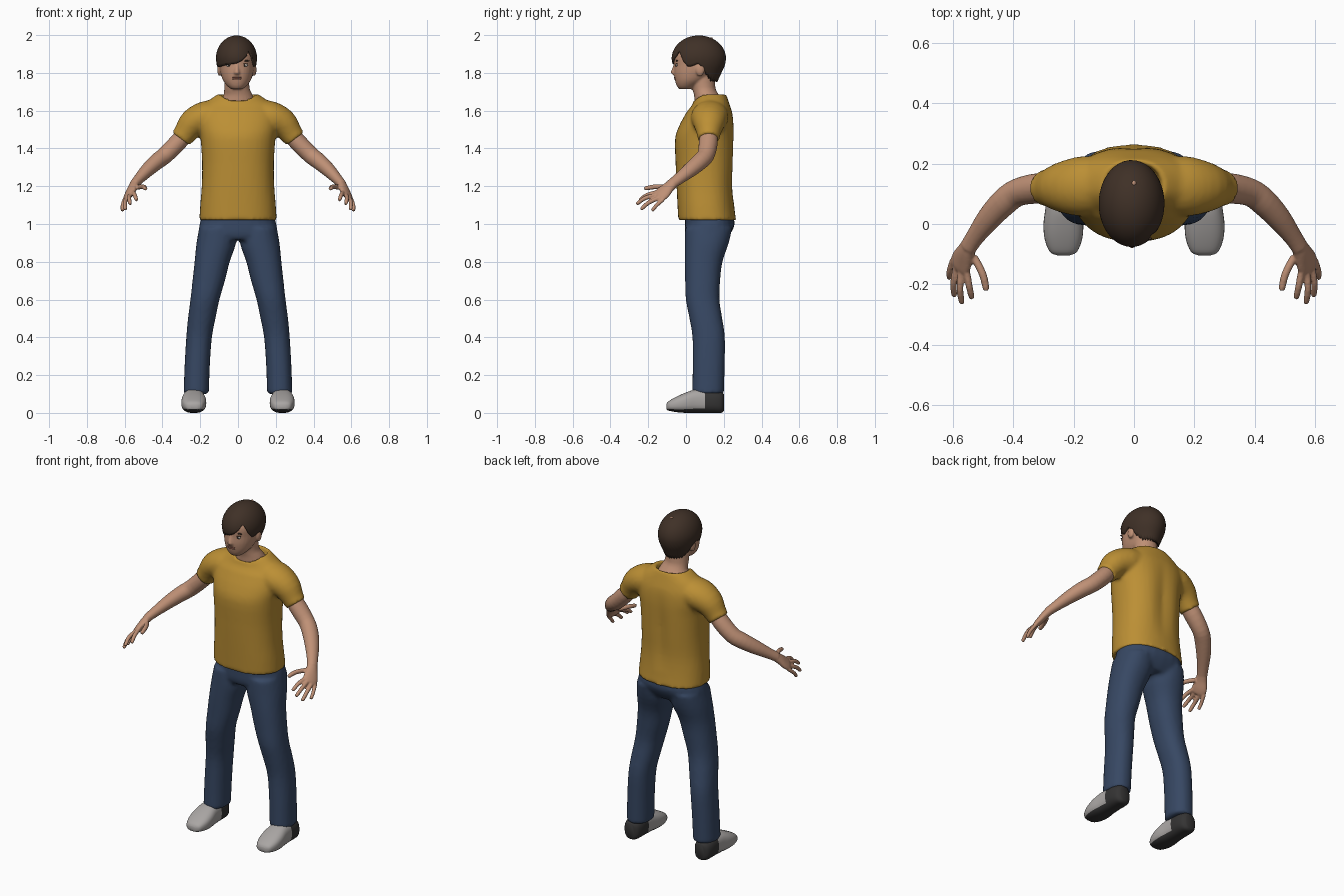
import bpy, bmesh, math
from mathutils import Vector

if "Cube" in bpy.data.objects:
    bpy.data.objects.remove(bpy.data.objects["Cube"])

X, Y, Z = Vector((1, 0, 0)), Vector((0, 1, 0)), Vector((0, 0, 1))


def material(name, r, g, b):
    m = bpy.data.materials.new(name)
    m.diffuse_color = (r, g, b, 1)
    m.use_nodes = True
    m.node_tree.nodes["Principled BSDF"].inputs["Base Color"].default_value = m.diffuse_color
    return m


SKIN = material("skin", 0.52, 0.28, 0.18)
HAIR = material("dark brown hair", 0.05, 0.03, 0.02)
SHIRT = material("mustard cotton", 0.50, 0.275, 0.035)
JEANS = material("blue denim", 0.038, 0.064, 0.125)
SHOE = material("light grey shoe", 0.40, 0.38, 0.37)
SOLE = material("charcoal sole", 0.035, 0.034, 0.034)
LIPS = material("lips", 0.33, 0.13, 0.09)
WHITE = material("eye white", 0.6, 0.56, 0.52)
IRIS = material("iris", 0.03, 0.025, 0.02)


def catmull(rings, sub):
    out = []
    for i in range(len(rings) - 1):
        p = [rings[max(0, min(len(rings) - 1, i + k))] for k in (-1, 0, 1, 2)]
        for j in range(sub):
            t = j / sub
            out.append([0.5 * (2 * b + (c - a) * t + (2 * a - 5 * b + 4 * c - d) * t * t
                               + (3 * b - a - 3 * c + d) * t ** 3) for a, b, c, d in zip(*p)])
    return out + [list(rings[-1])]


def tube(bm, rings, axis=None, ref=X, side=1, power=2, seg=24, sub=3):
    """Closed loft through rings (x, y, z, radius along ref, other radius)."""
    rs = catmull(rings, sub)
    loops = []
    for i, r in enumerate(rs):
        t = axis or (Vector(rs[min(i + 1, len(rs) - 1)][:3]) - Vector(rs[max(i - 1, 0)][:3])).normalized()
        u = (ref - t * ref.dot(t)).normalized()
        v = t.cross(u)
        loop = []
        for k in range(seg):
            a = 2 * math.pi * k / seg
            c, s = (math.copysign(abs(f) ** (2 / power), f) for f in (math.cos(a), math.sin(a)))
            p = Vector(r[:3]) + u * r[3] * c + v * r[4] * s
            loop.append(bm.verts.new((p.x * side, p.y, p.z)))
        loops.append(loop)
    for a, b in zip(loops, loops[1:]):
        for k in range(seg):
            n = (k + 1) % seg
            bm.faces.new((a[k], a[n], b[n], b[k]))
    bm.faces.new(loops[0][::-1])
    bm.faces.new(loops[-1])


def ball(bm, centre, size):
    new = bmesh.ops.create_uvsphere(bm, u_segments=16, v_segments=10, radius=1)["verts"]
    for v in new:
        v.co = Vector(c + s * q for c, s, q in zip(centre, size, v.co))


def finish(name, bm, mats, voxel=0, smooth=0, recalc=True):
    if recalc:
        bmesh.ops.recalc_face_normals(bm, faces=bm.faces)
    for f in bm.faces:
        f.smooth = True
    me = bpy.data.meshes.new(name)
    bm.to_mesh(me)
    bm.free()
    for m in mats:
        me.materials.append(m)
    ob = bpy.data.objects.new(name, me)
    bpy.context.collection.objects.link(ob)
    if voxel:  # fuse overlapping parts into one skin
        r = ob.modifiers.new("fuse", "REMESH")
        r.mode, r.voxel_size, r.use_smooth_shade = "VOXEL", voxel, True
        s = ob.modifiers.new("soften", "SMOOTH")
        s.factor, s.iterations = 0.5, smooth
    return ob


def lerp_table(table, x):
    for (a, p), (b, q) in zip(table, table[1:]):
        if x <= b:
            return p + (q - p) * max(0, (x - a) / (b - a))
    return table[-1][1]


# Shirt: torso and sleeves
bm = bmesh.new()
torso = [(1.02, .112, .205, .153), (1.10, .105, .2, .15), (1.2, .1, .192, .15), (1.32, .1, .19, .155),
         (1.45, .1, .198, .158), (1.52, .11, .21, .146), (1.58, .122, .21, .126), (1.63, .128, .185, .104),
         (1.665, .128, .14, .092), (1.69, .125, .1, .085), (1.685, .125, .092, .077), (1.64, .125, .085, .07)]
tube(bm, [(0, y, z, a, b) for z, y, a, b in torso], axis=Z, power=2.3, seg=40)
for v in bm.verts:  # dropped front neckline and groove along the spine
    front = max(0, min(1, (.125 - v.co.y) / .085))
    v.co.z -= .035 * front ** 2 * max(0, min(1, (v.co.z - 1.6) / .085))
    if v.co.y > .2 and 1.1 < v.co.z < 1.6:
        v.co.y -= .015 * math.exp(-(v.co.x / .045) ** 2) * math.sin((v.co.z - 1.1) / .5 * math.pi)
for s in (1, -1):
    tube(bm, [(.08, .135, 1.58, .09, .08), (.17, .125, 1.565, .1, .086), (.238, .122, 1.533, .085, .077),
              (.28, .12, 1.48, .064, .062), (.303, .12, 1.45, .058, .058)], ref=Y, side=s)
finish("shirt", bm, [SHIRT], .011, 4)

# Trousers: hips and two legs
bm = bmesh.new()
tube(bm, [(0, .12, 1.06, .185, .125), (0, .126, 1.0, .203, .132), (0, .115, .95, .208, .121),
          (0, .108, .915, .18, .1)], axis=Z, power=2.3)
legs = [(.11, .12, .98, .095, .125), (.115, .11, .9, .105, .117), (.137, .093, .8, .093, .1),
        (.155, .088, .7, .086, .093), (.175, .088, .6, .077, .089), (.192, .105, .5, .073, .087),
        (.206, .12, .4, .068, .086), (.216, .12, .25, .067, .085), (.221, .117, .1, .067, .084)]
for s in (1, -1):
    tube(bm, legs, axis=Z, side=s, power=2.2)
finish("trousers", bm, [JEANS], .011, 4)

# Shoes: y, half width, bottom, top
shoe = [(-.104, .02, .02, .045), (-.092, .045, .012, .062), (-.05, .062, .004, .086), (0, .066, 0, .108),
        (.05, .06, 0, .124), (.1, .056, 0, .125), (.15, .055, 0, .12), (.185, .046, 0, .11), (.2, .028, .01, .1)]
for s, side_name in ((1, "left"), (-1, "right")):
    bm = bmesh.new()
    tube(bm, [(.234, y, (a + b) / 2, w, (b - a) / 2) for y, w, a, b in shoe], axis=Y, side=s,
         power=2.6, seg=32, sub=4)
    for f in bm.faces:  # dark sole and heel
        c = f.calc_center_median()
        f.material_index = int(c.y > .1 or c.z < .02)
    finish(side_name + "_shoe", bm, [SHOE, SOLE])

# Arms with hands: each finger is knuckle, middle, tip
fingers = [((.53, -.11, 1.195), (.502, -.165, 1.197), (.49, -.215, 1.188), .013),
           ((.555, -.155, 1.168), (.546, -.207, 1.153), (.538, -.243, 1.128), .0115),
           ((.572, -.15, 1.155), (.577, -.215, 1.138), (.571, -.258, 1.108), .0115),
           ((.588, -.135, 1.14), (.598, -.195, 1.115), (.596, -.235, 1.08), .0115),
           ((.6, -.12, 1.13), (.611, -.155, 1.1), (.612, -.178, 1.072), .0105)]
across = Vector((.5, .5, -.4))
for s, side_name in ((1, "left"), (-1, "right")):
    bm = bmesh.new()
    tube(bm, [(.26, .12, 1.5, .045, .045), (.32, .118, 1.43, .05, .047), (.385, .105, 1.365, .046, .045),
              (.43, .073, 1.33, .046, .043), (.48, .02, 1.285, .041, .037), (.525, -.04, 1.238, .032, .028),
              (.55, -.078, 1.21, .03, .024)], ref=across, side=s)
    tube(bm, [(.54, -.06, 1.222, .027, .024), (.557, -.092, 1.195, .034, .022), (.57, -.12, 1.167, .043, .02),
              (.578, -.14, 1.15, .043, .017), (.582, -.15, 1.142, .036, .012)], ref=across, side=s)
    for k, m, t, r in fingers:
        end = Vector(t) + (Vector(t) - Vector(m)) * .1
        tube(bm, [(*k, r, r), (*m, r, r), (*t, r * .85, r * .85), (*end, r * .4, r * .4)],
             ref=across, side=s, seg=12)
    finish(side_name + "_arm", bm, [SKIN], .005, 2)

# Head, neck, nose and ears
CX = -.006
head = [(1.714, .0, .03, .035), (1.73, .005, .05, .053), (1.76, .025, .073, .083), (1.8, .045, .087, .109),
        (1.84, .06, .093, .123), (1.89, .065, .094, .128), (1.94, .065, .075, .1), (1.97, .06, .04, .06)]


def face_y(x, z):
    yc, a, b = (lerp_table([(r[0], r[k]) for r in head], z) for k in (1, 2, 3))
    return yc - b * math.sqrt(max(0, 1 - ((x - CX) / a) ** 2))


bm = bmesh.new()
tube(bm, [(CX, y, z, a, b) for z, y, a, b in head], axis=Z, power=2.1, seg=32)
tube(bm, [(0, .125, 1.6, .09, .075), (0, .122, 1.65, .09, .077), (0, .108, 1.685, .076, .066),
          (CX, .094, 1.72, .067, .062), (CX, .085, 1.79, .065, .068)], axis=Z)
tube(bm, [(CX, -.056, 1.85, .008, .008), (CX, -.065, 1.812, .012, .013), (CX, -.066, 1.8, .016, .014),
          (CX, -.058, 1.787, .012, .008)], axis=Z, seg=12)
for s in (1, -1):
    ball(bm, (CX + s * .091, .075, 1.817), (.013, .024, .034))
finish("head", bm, [SKIN], .006, 2)

# Facial features set into the surface
features = [("eye", WHITE, .042, 1.84, (.016, .005, .007)), ("iris", IRIS, .042, 1.84, (.0065, .0075, .0065)),
            ("eyelid", HAIR, .042, 1.848, (.018, .007, .0025)), ("brow", HAIR, .044, 1.864, (.022, .006, .004))]
for part, mat, x, z, size in features:
    bm = bmesh.new()
    for s in (1, -1):
        ball(bm, (CX + s * x, face_y(CX + s * x, z), z), size)
    finish(part + "s", bm, [mat])
bm = bmesh.new()
for dz in (-.004, .004):
    ball(bm, (CX, face_y(CX, 1.772) + .004, 1.772 + dz), (.025, .008, .0045))
finish("mouth", bm, [LIPS])

# Hair: dome whose lower edge follows a swept fringe, ears and nape
edge = [(-180, 1.75), (-130, 1.755), (-112, 1.78), (-100, 1.825), (-88, 1.85), (-78, 1.835), (-65, 1.83),
        (-30, 1.842), (0, 1.85), (15, 1.863), (30, 1.89), (38, 1.92), (47, 1.9), (55, 1.86), (66, 1.83),
        (78, 1.838), (88, 1.85), (100, 1.825), (112, 1.78), (130, 1.755), (180, 1.75)]
width = [(1.74, .64), (1.8, .83), (1.84, .96), (1.875, 1)]
SEG, ROWS, TOP = 72, 20, 1.998
bm = bmesh.new()
pole = bm.verts.new((-.008, .068, TOP))
rows = []
for j in range(1, ROWS + 1):
    row = []
    for i in range(SEG):
        deg = -180 + 360 * i / SEG
        phi = math.radians(deg)
        low = lerp_table(edge, deg) + (.012 * (i % 2) if abs(deg) > 105 else 0)
        z = TOP - (TOP - low) * (j / ROWS) ** 1.8
        q = (z - 1.875) / (TOP - 1.875)
        r = math.sqrt(max(0, 1 - q * q)) if q > 0 else lerp_table(width, z)
        row.append(bm.verts.new((-.008 + .109 * r * math.sin(phi), .068 - .144 * r * math.cos(phi), z)))
    rows.append(row)
for i in range(SEG):
    n = (i + 1) % SEG
    bm.faces.new((pole, rows[0][i], rows[0][n]))
    for a, b in zip(rows, rows[1:]):
        bm.faces.new((a[i], b[i], b[n], a[n]))
hair = finish("hair", bm, [HAIR], recalc=False)
thick = hair.modifiers.new("thickness", "SOLIDIFY")
thick.thickness, thick.offset = .012, -1

# Small bare spot at the crown
bm = bmesh.new()
ball(bm, (0, .135, 1.983), (.007, .008, .004))
finish("crown_spot", bm, [SKIN])
